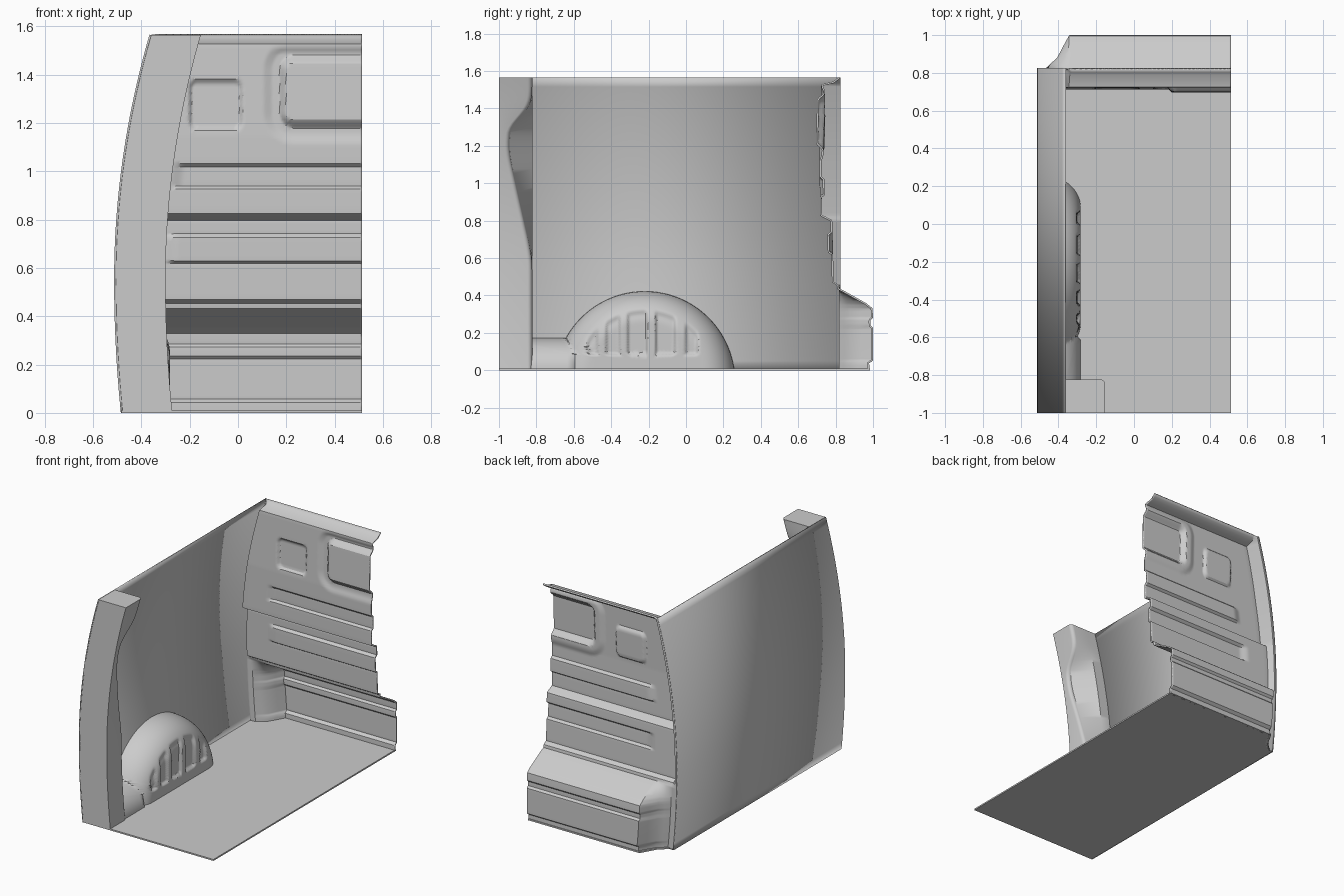
import bpy, bmesh, math

if "Cube" in bpy.data.objects:
    bpy.data.objects.remove(bpy.data.objects["Cube"])

H = 1.565          # overall height
RIGHT = 0.513      # cut plane of the half body


def lerp_table(table, t):
    """Piecewise linear lookup in [(t, value), ...]."""
    if t <= table[0][0]:
        return table[0][1]
    for (a, va), (b, vb) in zip(table, table[1:]):
        if t <= b:
            return va + (vb - va) * (t - a) / (b - a)
    return table[-1][1]


def smooth(a, b, t):
    t = min(1, max(0, (t - a) / (b - a)))
    return t * t * (3 - 2 * t)


def wall_x(z):
    return -0.513 + (0.142 if z > 0.55 else 0.0925) * (z - 0.55) ** 2


def round_rect(x, z, x0, x1, z0, z1, r):
    """Signed distance to a rounded rectangle."""
    dx = abs(x - (x0 + x1) / 2) - (x1 - x0) / 2 + r
    dz = abs(z - (z0 + z1) / 2) - (z1 - z0) / 2 + r
    return math.hypot(max(dx, 0), max(dz, 0)) + min(max(dx, dz), 0) - r


def surface(name, rows, thickness=0, caps=False, angle=30):
    """Mesh from rows of points; caps closes the rows into a solid."""
    bm = bmesh.new()
    grid = [[bm.verts.new(p) for p in row] for row in rows]
    n = len(rows[0])
    for a, b in zip(grid, grid[1:]):
        for i in range(n if caps else n - 1):
            j = (i + 1) % n
            bm.faces.new((a[i], a[j], b[j], b[i]))
    if caps:
        bm.faces.new(grid[0])
        bm.faces.new(grid[-1])
    bmesh.ops.recalc_face_normals(bm, faces=bm.faces)
    me = bpy.data.meshes.new(name)
    bm.to_mesh(me)
    bm.free()
    ob = bpy.data.objects.new(name, me)
    bpy.context.collection.objects.link(ob)
    if thickness:
        m = ob.modifiers.new("thickness", 'SOLIDIFY')
        m.thickness, m.offset = thickness, 0
    bpy.ops.object.select_all(action='DESELECT')
    bpy.context.view_layer.objects.active = ob
    ob.select_set(True)
    bpy.ops.object.shade_smooth_by_angle(angle=math.radians(angle))
    return ob


# floor plate, following the outline of the bulkhead
outline = [(-0.483, -1), (RIGHT, -1), (RIGHT, 0.985), (-0.335, 0.985), (-0.395, 0.88),
           (-0.455, 0.825), (-0.483, 0.825)]
surface("floor", [[(x, y, z) for x, y in outline] for z in (0, 0.01)], caps=True)

# curved outer side wall
levels = [H * i / 32 for i in range(33)]
surface("side_wall", [[(wall_x(z) + 0.004, y, z) for y in (-1, 0.825)] for z in levels], 0.008)

# rear pillar with a scooped inner corner
scoop = [(0.58, -0.822), (0.68, -0.838), (1.1, -0.932), (1.16, -0.943), (1.24, -0.945),
         (1.30, -0.932), (1.38, -0.858), (1.42, -0.832), (1.48, -0.822)]
rows = []
for i in range(65):
    z = H * i / 64
    w, r = wall_x(z), 0.025
    inner = w + 0.213
    yb = sum(lerp_table(scoop, z + d) for d in (-0.03, 0, 0.03)) / 3
    row = [(w + 0.003, -1, z), (inner, -1, z)]
    for k in range(6):
        a = math.pi / 2 * k / 5
        row.append((inner - r + r * math.cos(a), yb - r + r * math.sin(a), z))
    row += [(w + 0.08, -0.822, z), (w + 0.003, -0.822, z)]
    rows.append(row)
surface("rear_pillar", rows, caps=True, angle=35)

# wheel arch: outline swept towards its centre, bulging off the wall
CY, CZ, R = -0.22, -0.06, 0.482
slots = [(-0.50, 0.025), (-0.39, 0.035), (-0.26, 0.05), (-0.11, 0.05), (0.03, 0.03)]


def arch_x(y, z):
    d = R - math.hypot(y - CY, z - CZ)
    if y < -0.6:
        d = max(d, 0.172 - z)
    t = min(1, max(0, d / 0.17))
    base = wall_x(z) + 0.006
    x = base + (-0.282 - base) * math.sqrt(1 - (1 - t) ** 2)
    fade = smooth(0.075, 0.095, z) * smooth(0.09, 0.13, d)
    for c, hw in slots:
        x -= 0.018 * fade * (1 - smooth(hw - 0.008, hw + 0.008, abs(y - c)))
    return x


edge = [(-0.98, 0.172 * i / 6) for i in range(6)]
edge += [(-0.98 + 0.339 * i / 14, 0.172) for i in range(14)]
a0, a1 = math.pi - math.asin(0.232 / R), math.asin(0.06 / R)
edge += [(CY + R * math.cos(a0 + (a1 - a0) * i / 100), CZ + R * math.sin(a0 + (a1 - a0) * i / 100))
         for i in range(101)]
rows = []
for by, bz in edge:
    row = []
    for k in range(45):
        s = 1 - (k / 44) ** 1.5 * 0.999
        y, z = CY + (by - CY) * s, bz * s
        row.append((arch_x(y, z), y, z))
    rows.append(row)
surface("wheel_arch", rows, angle=40)

# bulkhead: pressed sheet with a stepped section and embossed panels
section = [(0, 0.975), (0.04, 0.975), (0.055, 0.995), (0.225, 0.995), (0.238, 0.982),
           (0.27, 0.982), (0.283, 0.995), (0.33, 0.992), (0.355, 0.96), (0.425, 0.835),
           (0.435, 0.815), (0.455, 0.812), (0.472, 0.785), (0.80, 0.777), (0.828, 0.722),
           (1.14, 0.718), (1.525, 0.728), (1.54, 0.79), (H, 0.822)]
# horizontal ribs: lower edge, upper edge, depth
ribs = [(0.62, 0.74, -0.018), (0.925, 1.035, 0.016)]
corner = [(0.04, 0.0), (0.10, 0.33), (0.16, 1.0)]


def bulkhead_y(x, z, dx):
    y = lerp_table(section, z)
    for lo, hi, depth in ribs:
        end = smooth(0.19, 0.26, dx)
        y += depth * end * lerp_table([(lo, 0), (lo + 0.012, 1), (hi - 0.015, 1), (hi, 0)], z)
    # small recessed panel beside the window
    d = round_rect(x, z, -0.21, 0.025, 1.165, 1.385, 0.04)
    y += 0.016 * (1 - smooth(-0.02, 0.0, d))
    # large window panel standing proud inside a shallow valley
    d = round_rect(x, z, 0.19, 0.9, 1.2, 1.46, 0.04)
    y += lerp_table([(-0.01, -0.02), (0.015, 0.012), (0.05, 0.012), (0.085, 0)], d) \
        * (1 - smooth(1.49, 1.52, z))
    # return to the side wall: chamfered below the step, short above it
    k = lerp_table(corner, dx) if z < 0.44 else lerp_table([(0.01, 0), (0.03, 1)], dx)
    return 0.822 + (y - 0.822) * k


breaks = {z for z, _ in section}
for lo, hi, _ in ribs:
    breaks |= {lo, lo + 0.012, hi - 0.015, hi}
for i in range(131):
    z = H * i / 130
    if min(abs(z - b) for b in breaks) > 0.005:
        breaks.add(z)
near = [0, 0.01, 0.03, 0.04, 0.07, 0.10, 0.13, 0.16]
rows = []
for z in sorted(breaks):
    w = wall_x(z) + 0.006
    cols = near + [0.16 + (RIGHT - w - 0.16) * i / 100 for i in range(1, 101)]
    rows.append([(w + dx, bulkhead_y(w + dx, z, dx), z) for dx in cols])
surface("bulkhead", rows, 0.01)
